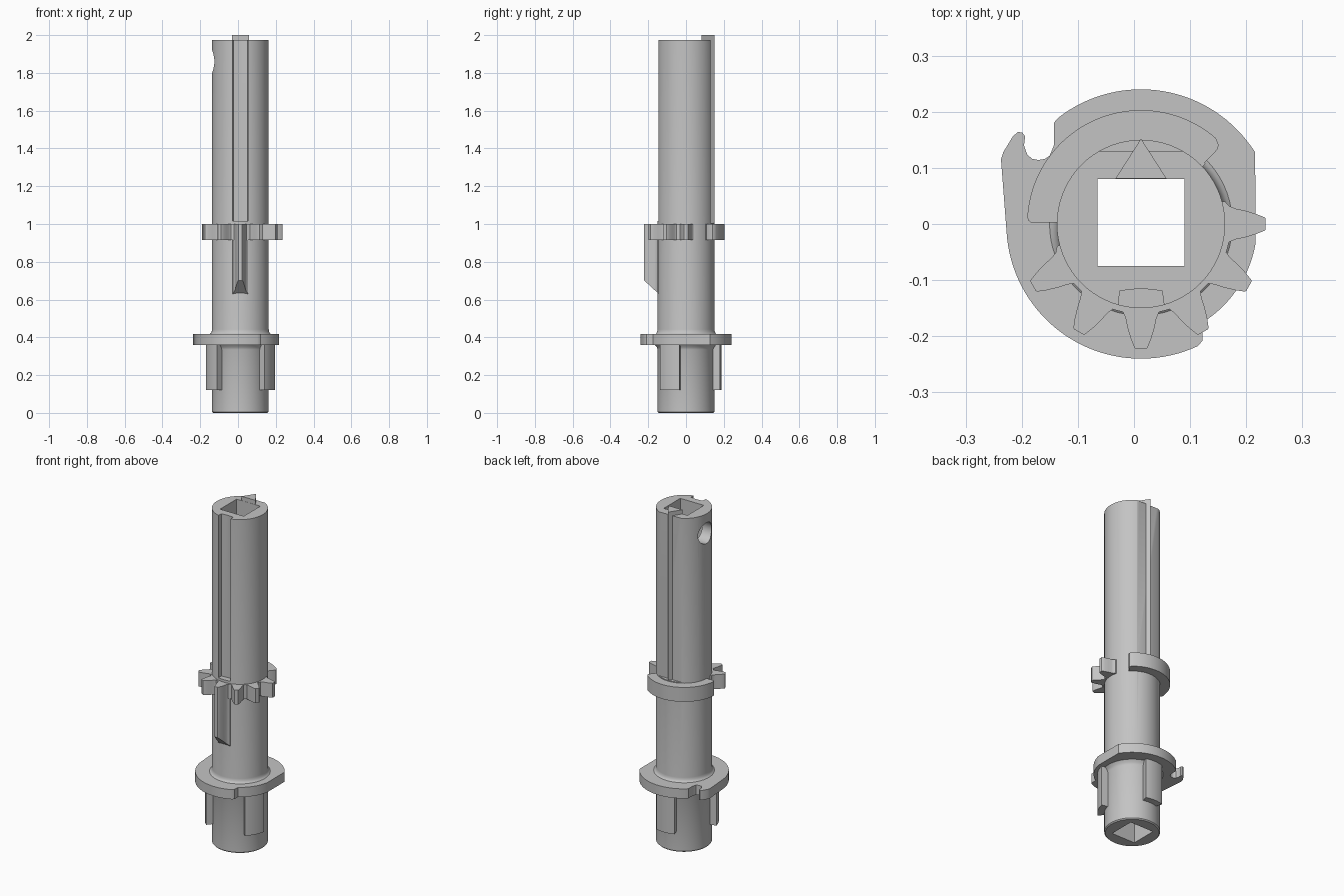
import bpy, bmesh, math
from math import sin, cos, radians
from mathutils import Matrix

old = bpy.data.objects.get("Cube")
if old:
    bpy.data.objects.remove(old)

CX = 0.0125      # shaft axis offset in x
R = 0.15         # shaft radius

grey = bpy.data.materials.new("plain grey")
grey.use_nodes = True
grey.diffuse_color = (0.55, 0.55, 0.55, 1)
grey.node_tree.nodes["Principled BSDF"].inputs["Base Color"].default_value = (0.55, 0.55, 0.55, 1)


def finish(name, bm):
    bmesh.ops.recalc_face_normals(bm, faces=bm.faces[:])
    mesh = bpy.data.meshes.new(name)
    bm.to_mesh(mesh)
    bm.free()
    mesh.materials.append(grey)
    obj = bpy.data.objects.new(name, mesh)
    bpy.context.collection.objects.link(obj)
    return obj


def arc(r, a0, a1, step=3):
    """Points on an arc about the shaft axis, in degrees."""
    n = max(2, round(abs(a1 - a0) / step))
    angles = [radians(a0 + (a1 - a0) * i / n) for i in range(n + 1)]
    return [(CX + r * cos(a), r * sin(a)) for a in angles]


def prism(name, pts, z0, z1, bottom=None):
    """Extrude an outline; bottom(x, y) may set a sloped underside."""
    bm = bmesh.new()
    low = [bm.verts.new((x, y, bottom(x, y) if bottom else z0)) for x, y in pts]
    high = [bm.verts.new((x, y, z1)) for x, y in pts]
    bm.faces.new(low)
    bm.faces.new(high)
    for i in range(len(pts)):
        j = (i + 1) % len(pts)
        bm.faces.new((low[i], low[j], high[j], high[i]))
    return finish(name, bm)


def lathe(name, profile, steps=72):
    bm = bmesh.new()
    vs = [bm.verts.new((CX + r, 0, z)) for r, z in profile]
    es = [bm.edges.new(pair) for pair in zip(vs, vs[1:])]
    bmesh.ops.spin(bm, geom=vs + es, cent=(CX, 0, 0), axis=(0, 0, 1),
                   angle=2 * math.pi, steps=steps)
    bmesh.ops.remove_doubles(bm, verts=bm.verts[:], dist=1e-5)
    return finish(name, bm)


def box(x0, x1, y0, y1):
    return [(x0, y0), (x1, y0), (x1, y1), (x0, y1)]


def cut(obj, cutter):
    cutter.hide_render = True
    mod = obj.modifiers.new("cut", 'BOOLEAN')
    mod.operation = 'DIFFERENCE'
    mod.solver = 'EXACT'
    mod.object = cutter
    bpy.context.view_layer.objects.active = obj
    bpy.ops.object.modifier_apply(modifier=mod.name)


def drop(*objs):
    for o in objs:
        bpy.data.objects.remove(o)


# Shaft with fillets above and below the flange
shaft = lathe("shaft", [
    (0, 0), (R - 0.006, 0), (R, 0.006), (R, 0.335), (R + 0.005, 0.348), (R + 0.018, 0.362),
    (R + 0.018, 0.414), (R + 0.008, 0.42), (R + 0.002, 0.43), (R, 0.442), (R, 1.975), (0, 1.975)])

# Flange outline: disc with flat side, shallow step and a hook
hook = [(-0.143, 0.18), (-0.143, 0.14), (-0.15, 0.122), (-0.159, 0.116), (-0.17, 0.114),
        (-0.181, 0.116), (-0.19, 0.123), (-0.196, 0.14), (-0.194, 0.156), (-0.199, 0.163),
        (-0.207, 0.164), (-0.216, 0.156), (-0.233, 0.128), (-0.237, 0.115)]
outline = (arc(0.24, 183, 295) + [(0.122, -0.208)] + arc(0.207, -58, -10)
           + [(0.216, 0.128)] + arc(0.24, 36, 128) + hook)
flange = prism("flange", outline, 0.36, 0.417)

# Square bore through shaft and flange
bore = prism("bore_cutter", box(-0.065, 0.09, -0.075, 0.08), -0.1, 2.1)
cut(shaft, bore)
cut(flange, bore)

# Front groove, flattened back and round side hole
groove = prism("groove_cutter", [(-0.029, -0.2), (0.054, -0.2), (0.053, -0.14), (0.05, -0.119),
                                 (0.0125, -0.115), (-0.025, -0.119), (-0.028, -0.14)], 1.015, 2.1)
cut(shaft, groove)
back = prism("back_cutter", box(-0.2, 0.2, 0.13, 0.3), 1.005, 2.1)
cut(shaft, back)
bm = bmesh.new()
bmesh.ops.create_cone(bm, cap_ends=True, segments=32, radius1=0.062, radius2=0.062, depth=0.17,
                      matrix=Matrix.Translation((-0.115, 0.0025, 1.86))
                      @ Matrix.Rotation(radians(90), 4, 'Y'))
side = finish("side_hole_cutter", bm)
cut(shaft, side)
drop(bore, groove, back, side)

# Triangular rib down the back, standing proud at the top
rib = prism("back_rib", [(-0.033, 0.081), (0.058, 0.081), (CX, 0.152)], 0.99, 2.0)

# Gear teeth, root band and plain sector
half = [(0.13, 0.042), (0.15, 0.04), (0.157, 0.032), (0.168, 0.0275),
        (0.185, 0.024), (0.205, 0.018), (0.22, 0.012), (0.222, 0.01)]


def tooth_outline(deg):
    c, s = cos(radians(deg)), sin(radians(deg))
    local = half + [(r, -w) for r, w in reversed(half)]
    return [(CX + r * c - w * s, r * s + w * c) for r, w in local]


parts = [shaft, flange, rib]
for i in range(6):
    parts.append(prism(f"gear_tooth_{i + 1}", tooth_outline(-30 * i), 0.915, 1.0))
parts.append(prism("gear_root", arc(0.16, -150, 0) + arc(0.13, 0, -150), 0.916, 0.999))
parts.append(prism("gear_sector", arc(0.157, 43, 44) + [(0.148, 0.132), (0.151, 0.141)]
                   + arc(0.203, 49, 176) + [(-0.189, 0.007), (-0.184, 0.003)]
                   + arc(0.133, 179, 43), 0.915, 1.0))

# Key below the front tooth, with sloped foot
parts.append(prism("front_key", tooth_outline(-90), 0.635, 0.92,
                   bottom=lambda x, y: 0.635 + (-y - R) * 0.93))

# Three lugs under the flange
for i in range(3):
    a = -47 + 120 * i
    parts.append(prism(f"lower_lug_{i + 1}", arc(0.187, a, a + 36) + arc(0.13, a + 36, a), 0.12, 0.37))

# Smooth round surfaces, keep edges crisp
bpy.ops.object.select_all(action='DESELECT')
for p in parts:
    p.select_set(True)
bpy.context.view_layer.objects.active = shaft
bpy.ops.object.shade_smooth_by_angle(angle=radians(30))
